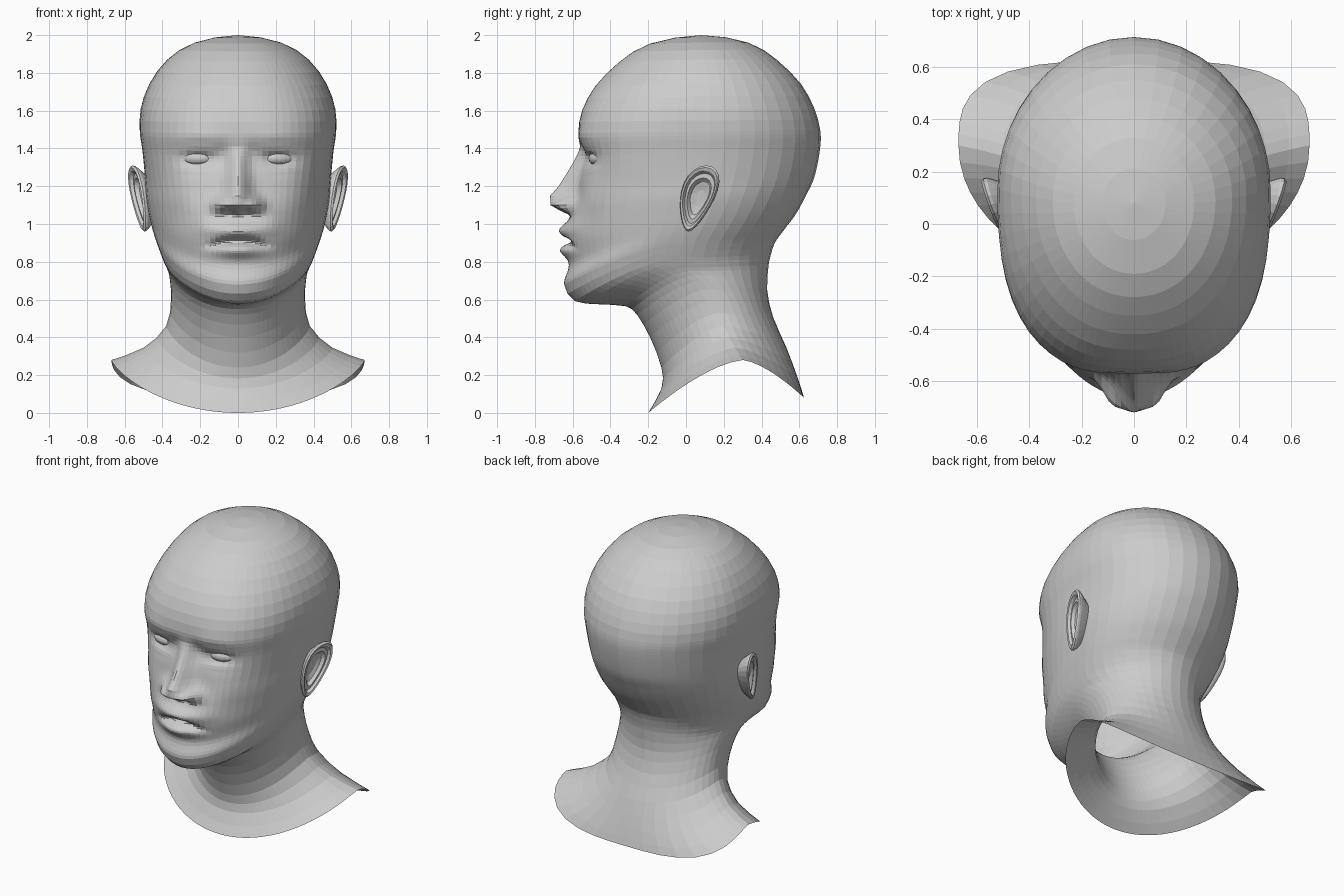
import bpy, bmesh, math
from math import sin, cos, pi, exp

if "Cube" in bpy.data.objects:
    bpy.data.objects.remove(bpy.data.objects["Cube"])

skin = bpy.data.materials.new("plain_grey")
skin.diffuse_color = (0.6, 0.6, 0.6, 1)
skin.use_nodes = True
skin.node_tree.nodes["Principled BSDF"].inputs["Base Color"].default_value = skin.diffuse_color


def make_object(name, bm):
    bmesh.ops.remove_doubles(bm, verts=bm.verts, dist=0.0002)
    bmesh.ops.recalc_face_normals(bm, faces=bm.faces)
    mesh = bpy.data.meshes.new(name)
    bm.to_mesh(mesh)
    bm.free()
    mesh.materials.append(skin)
    obj = bpy.data.objects.new(name, mesh)
    bpy.context.collection.objects.link(obj)
    return obj


def loft(rings):
    bm = bmesh.new()
    rows = [[bm.verts.new(p) for p in ring] for ring in rings]
    n = len(rows[0])
    for a, b in zip(rows, rows[1:]):
        for i in range(n):
            j = (i + 1) % n
            bm.faces.new((a[i], a[j], b[j], b[i]))
    return bm


# Head and neck sections, collar to crown:
# front y, front z, side x, side y, side z, back y, back z
SECTIONS = [
    (-.20, .00, .67, .30, .28, .625, .08),
    (-.13, .13, .50, .26, .345, .59, .19),
    (-.13, .24, .38, .20, .46, .53, .35),
    (-.19, .40, .355, .15, .60, .46, .51),
    (-.26, .52, .36, .08, .70, .43, .65),
    (-.32, .565, .37, .01, .75, .435, .76),
    (-.46, .575, .385, -.02, .785, .44, .80),
    (-.59, .592, .40, -.04, .82, .45, .84),
    (-.645, .68, .43, -.02, .90, .47, .90),
    (-.62, .78, .455, .02, .98, .52, .97),
    (-.635, .90, .475, .06, 1.07, .58, 1.05),
    (-.61, 1.05, .488, .08, 1.15, .635, 1.15),
    (-.57, 1.20, .493, .10, 1.25, .68, 1.25),
    (-.555, 1.36, .505, .12, 1.38, .71, 1.40),
    (-.57, 1.48, .52, .13, 1.49, .71, 1.50),
    (-.55, 1.60, .515, .13, 1.61, .68, 1.61),
    (-.48, 1.73, .47, .12, 1.74, .61, 1.74),
    (-.35, 1.86, .375, .10, 1.87, .48, 1.87),
    (-.19, 1.955, .23, .08, 1.96, .33, 1.96),
    (.08, 2.0, 0, .08, 2.0, .08, 2.0),
]

# Nose: z, height of ridge, half width
NOSE = [(1.045, 0, .10), (1.07, .06, .095), (1.10, .12, .085), (1.15, .137, .07),
        (1.20, .105, .06), (1.30, .055, .05), (1.41, 0, .05)]

# Other face features: x, z, spread x, spread z, push along y (minus is forward)
BUMPS = [
    (.09, 1.105, .045, .035, -.055),   # nostril wing
    (.045, 1.062, .025, .014, .03),    # nostril
    (.20, 1.345, .10, .065, .042),     # eye socket
    (.08, 1.37, .04, .06, .015),       # inner eye corner
    (.21, 1.395, .075, .02, -.016),    # upper eyelid
    (.21, 1.29, .08, .02, -.008),      # lower eyelid
    (.22, 1.46, .12, .05, -.008),      # brow
    (.31, 1.16, .10, .10, -.015),      # cheekbone
    (.17, 1.0, .08, .08, -.012),       # cheek beside the mouth
    (0, .967, .14, .04, -.045),        # upper lip
    (0, .858, .12, .036, -.035),       # lower lip
]


def nose(x, z):
    for (z0, h0, w0), (z1, h1, w1) in zip(NOSE, NOSE[1:]):
        if z0 <= z < z1:
            t = (z - z0) / (z1 - z0)
            return -(h0 + (h1 - h0) * t) * exp(-(x / (w0 + (w1 - w0) * t)) ** 2)
    return 0


def face_push(x, z):
    x = abs(x)
    d = nose(x, z)
    for cx, cz, sx, sz, a in BUMPS:
        d += a * exp(-((x - cx) / sx) ** 2 - ((z - cz) / sz) ** 2)
    # mouth line droops at the corners
    line = .91 - 1.1 * x * x
    return d + .04 * exp(-(x / .15) ** 4 - ((z - line) / .02) ** 2)


def spline(p, q, r, s, t):
    return [.5 * (2 * b + (c - a) * t + (2 * a - 5 * b + 4 * c - d) * t * t
                  + (3 * b - a - 3 * c + d) * t ** 3) for a, b, c, d in zip(p, q, r, s)]


# Columns are much closer together on the face than at the back
HALF = 30
half = [pi * (.25 * t + .75 * t * t) for t in (i / HALF for i in range(HALF + 1))]
angles = half + [-a for a in reversed(half[1:-1])]


def section(fy, fz, sx, sy, sz, by, bz):
    ring = []
    for a in angles:
        s, c = sin(a), cos(a)
        front = c > 0
        n = 2 + (.7 * exp(-((fz - 1.42) / .33) ** 2) if front
                 else 1.1 * exp(-(fz / .15) ** 2))
        r = (abs(s) ** n + abs(c) ** n) ** (-1 / n)
        u = abs(c) * r
        ey, ez = (fy, fz) if front else (by, bz)
        x, y, z = sx * s * r, sy + (ey - sy) * u, sz + (ez - sz) * u ** 1.5
        if front and c > .3 and .7 < z < 1.6:
            y += face_push(x, z) * min(1, (c - .3) / .25)
        ring.append((x, y, z))
    return ring


# Head: one open shell from collar to crown
last = SECTIONS[-2]
beyond = (last[5], last[6], -last[2], last[3], last[4], last[0], last[1])
pts = [SECTIONS[0]] + SECTIONS + [beyond]
rings = []
for k in range(len(SECTIONS) - 1):
    steps = 12 if k in (9, 10) else 9 if k in (11, 12) else 5 if k in (8, 13) else 2
    for i in range(steps):
        rings.append(section(*spline(*pts[k:k + 4], i / steps)))
rings.append([(0, .08, 2.0)] * len(angles))
make_object("head_and_neck", loft(rings))

# Ears: nested outlines, each with a size and an outward offset
EAR = [(.60, -.075), (.88, -.030), (.98, -.012), (1, 0), (.94, .010), (.84, .006),
       (.76, -.010), (.62, -.008), (.50, -.028), (.25, -.036), (0, -.036)]


def ear(side):
    outlines = []
    for size, out in EAR:
        ring = []
        for i in range(24):
            a = 2 * pi * i / 24
            v = .175 * sin(a) * size
            u = .090 * cos(a) * size * (1 + .36 * sin(a))
            y = .060 + u + .27 * v
            x = .497 + .33 * (y + .03) + .09 * v + out
            ring.append((side * x, y - .3 * out, 1.135 + v))
        outlines.append(ring)
    return loft(outlines)


# Eyeballs: flattened balls turned a little outwards
def eyeball(side):
    bm = bmesh.new()
    bmesh.ops.create_uvsphere(bm, u_segments=20, v_segments=12, radius=1)
    for v in bm.verts:
        x, y, z = v.co.x * .085, v.co.y * .05, v.co.z * .04
        v.co = (side * (.212 + x * cos(.25) - y * sin(.25)),
                -.463 + x * sin(.25) + y * cos(.25), 1.347 + z)
    return bm


for side, label in ((1, "left"), (-1, "right")):
    make_object(label + "_ear", ear(side))
    make_object(label + "_eyeball", eyeball(side))
